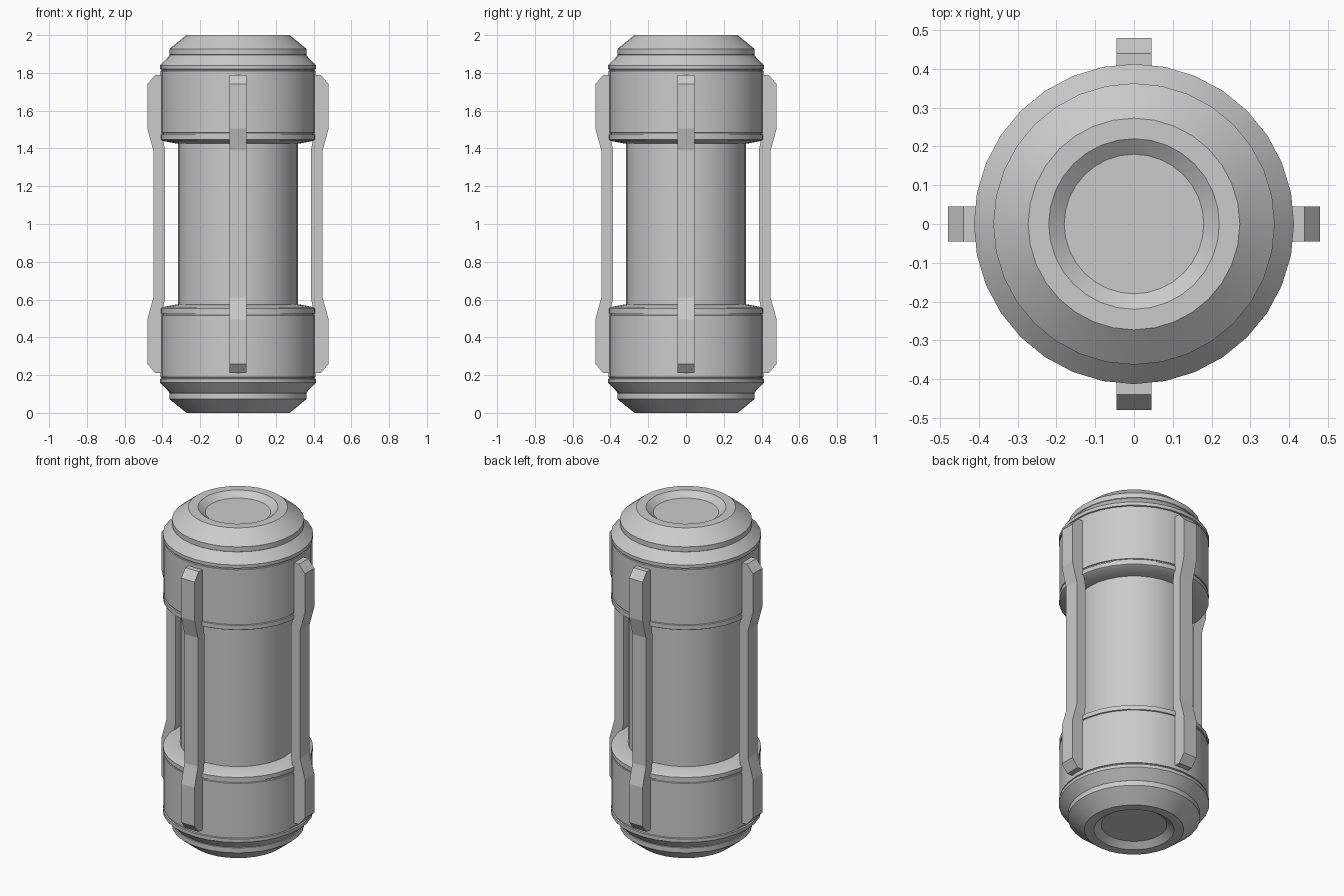
import bpy, bmesh
from math import cos, sin, pi, radians

if "Cube" in bpy.data.objects:
    bpy.data.objects.remove(bpy.data.objects["Cube"])

SIDES = 32


def finish(name, bm, smooth):
    bmesh.ops.recalc_face_normals(bm, faces=bm.faces)
    mesh = bpy.data.meshes.new(name)
    bm.to_mesh(mesh)
    bm.free()
    obj = bpy.data.objects.new(name, mesh)
    bpy.context.collection.objects.link(obj)
    if smooth:
        bpy.ops.object.select_all(action='DESELECT')
        obj.select_set(True)
        bpy.context.view_layer.objects.active = obj
        bpy.ops.object.shade_smooth_by_angle(angle=radians(20))
    return obj


def lathe(name, profile):
    """Closed solid of revolution from (radius, z) points, capped at both ends."""
    bm = bmesh.new()
    rings = [[bm.verts.new((r * cos(2 * pi * i / SIDES), r * sin(2 * pi * i / SIDES), z))
              for i in range(SIDES)] for r, z in profile]
    for a, b in zip(rings, rings[1:]):
        for i in range(SIDES):
            j = (i + 1) % SIDES
            bm.faces.new((a[i], a[j], b[j], b[i]))
    bm.faces.new(rings[0])
    bm.faces.new(rings[-1])
    return finish(name, bm, True)


def strut(name, outline, width, angle):
    """Bar extruded from an (outward, z) outline, turned about the z axis."""
    bm = bmesh.new()
    face = bm.faces.new([bm.verts.new((x, -width / 2, z)) for x, z in outline])
    ext = bmesh.ops.extrude_face_region(bm, geom=[face])
    moved = [v for v in ext['geom'] if isinstance(v, bmesh.types.BMVert)]
    bmesh.ops.translate(bm, verts=moved, vec=(0, width, 0))
    obj = finish(name, bm, False)
    obj.rotation_euler.z = angle


# End housing: recessed face, bevelled cap, collar, grooves, body, inner lip
end = [(0.18, 1.97), (0.22, 2.0), (0.273, 2.0), (0.363, 1.927), (0.363, 1.897),
       (0.36, 1.895), (0.413, 1.84), (0.413, 1.82), (0.405, 1.818), (0.405, 1.812),
       (0.41, 1.81), (0.41, 1.484), (0.405, 1.482), (0.405, 1.475), (0.412, 1.473),
       (0.412, 1.447), (0.40, 1.44), (0.32, 1.425)]
lathe("top_housing", end)
lathe("bottom_housing", [(r, 2 - z) for r, z in end])

# Central tube
lathe("core_tube", [(0.318, 0.56), (0.318, 1.44)])

# Four cranked guard bars
half = [(0.387, 1.395), (0.405, 1.49), (0.405, 1.788), (0.44, 1.788),
        (0.48, 1.74), (0.48, 1.505), (0.448, 1.39)]
bar = half + [(x, 2 - z) for x, z in reversed(half)]
for k, side in enumerate(("right", "back", "left", "front")):
    strut(f"guard_bar_{side}", bar, 0.09, k * pi / 2)
